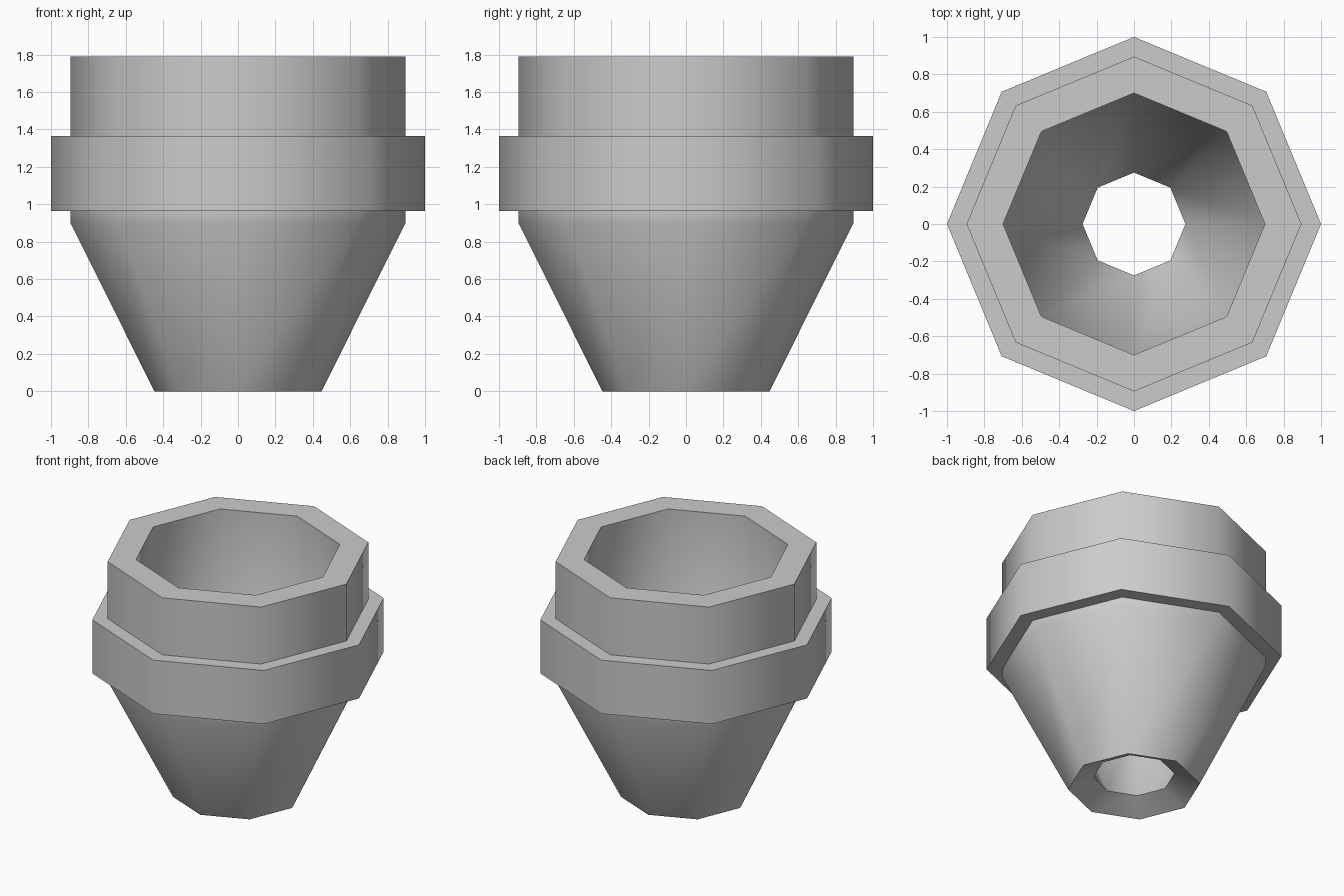
import bpy, bmesh, math

if "Cube" in bpy.data.objects:
    bpy.data.objects.remove(bpy.data.objects["Cube"])

SIDES = 8


def ring_part(name, profile):
    """Revolve a closed (radius, z) profile into an eight-sided ring."""
    bm = bmesh.new()
    rings = []
    for i in range(SIDES):
        a = 2 * math.pi * i / SIDES
        rings.append([bm.verts.new((r * math.cos(a), r * math.sin(a), z))
                      for r, z in profile])
    n = len(profile)
    for i in range(SIDES):
        a, b = rings[i], rings[(i + 1) % SIDES]
        for j in range(n):
            k = (j + 1) % n
            bm.faces.new((a[j], b[j], b[k], a[k]))
    bmesh.ops.recalc_face_normals(bm, faces=bm.faces)
    mesh = bpy.data.meshes.new(name)
    bm.to_mesh(mesh)
    bm.free()
    obj = bpy.data.objects.new(name, mesh)
    bpy.context.collection.objects.link(obj)
    # Smooth across the eight sides, sharp at the rims
    bpy.ops.object.select_all(action='DESELECT')
    obj.select_set(True)
    bpy.context.view_layer.objects.active = obj
    bpy.ops.object.shade_smooth_by_angle(angle=math.radians(50))
    return obj


# Hollow funnel with a collar stepping out around its neck
ring_part("collared_funnel", [
    (0.447, 0.0), (0.895, 0.90), (0.895, 0.965),      # outer cone
    (1.0, 0.965), (1.0, 1.365), (0.895, 1.365),       # collar
    (0.895, 1.79), (0.70, 1.79),                      # top rim
    (0.70, 0.945), (0.275, 0.087),                    # inner wall
])
